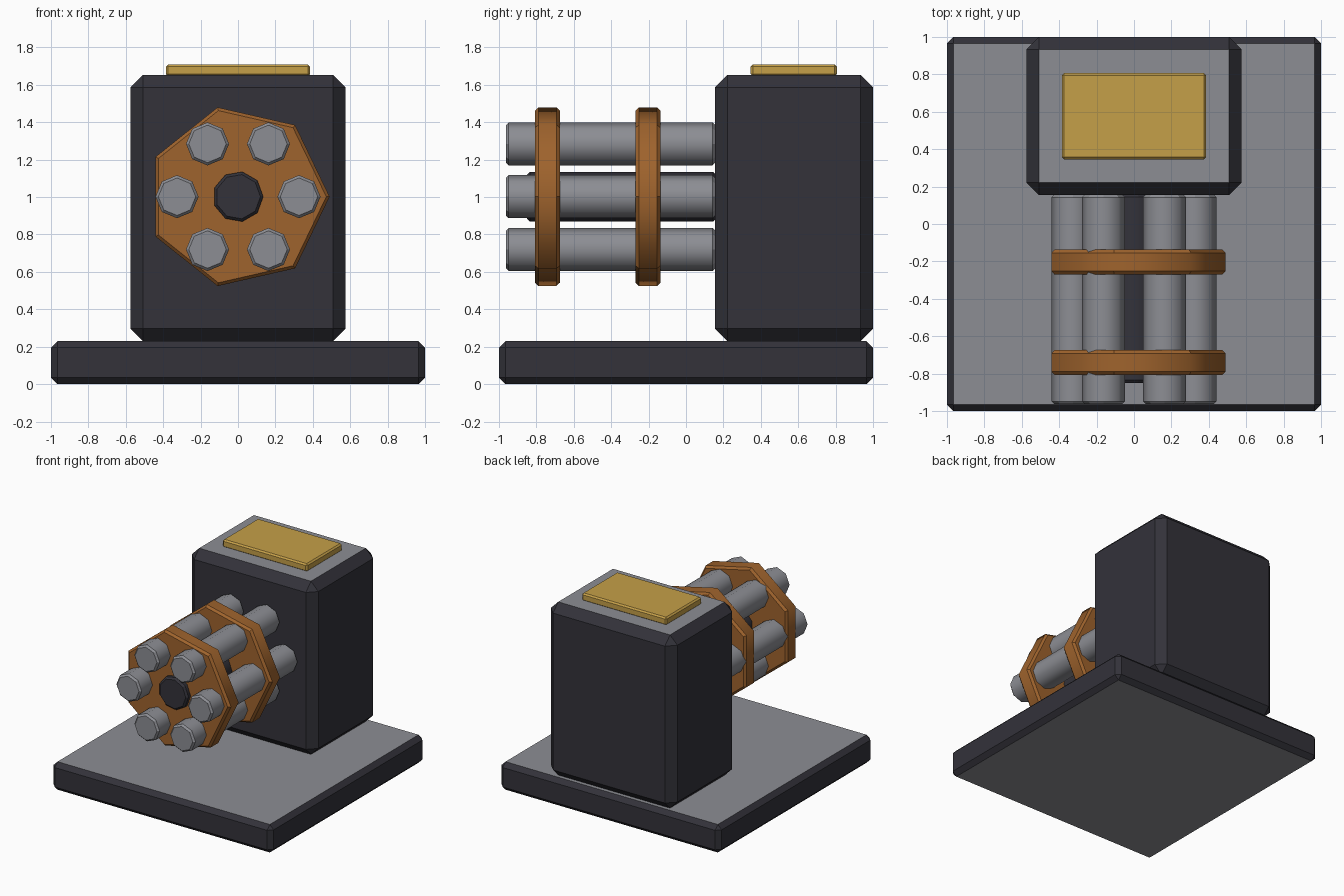
import bpy, bmesh, math
from mathutils import Vector

if "Cube" in bpy.data.objects:
    bpy.data.objects.remove(bpy.data.objects["Cube"])


def material(name, rgb):
    m = bpy.data.materials.new(name)
    m.diffuse_color = (*rgb, 1)
    m.use_nodes = True
    m.node_tree.nodes["Principled BSDF"].inputs["Base Color"].default_value = m.diffuse_color
    return m


DARK = material("dark steel", (0.033, 0.032, 0.042))
GREY = material("grey steel", (0.265, 0.27, 0.295))
COPPER = material("copper", (0.345, 0.125, 0.026))
GOLD = material("gold", (0.56, 0.35, 0.065))


def finish(name, bm, mats):
    me = bpy.data.meshes.new(name)
    bm.to_mesh(me)
    bm.free()
    for m in mats:
        me.materials.append(m)
    ob = bpy.data.objects.new(name, me)
    bpy.context.collection.objects.link(ob)
    return ob


def box(name, lo, hi, bevel, mats):
    """Bevelled box; a second material goes on the flat top and underside."""
    lo, hi = Vector(lo), Vector(hi)
    bm = bmesh.new()
    bmesh.ops.create_cube(bm, size=1)
    bmesh.ops.scale(bm, vec=hi - lo, verts=bm.verts)
    bmesh.ops.translate(bm, vec=(lo + hi) / 2, verts=bm.verts)
    bmesh.ops.bevel(bm, geom=bm.edges[:], offset=bevel, segments=1,
                    affect='EDGES', profile=0.5)
    bm.normal_update()
    for f in bm.faces:
        if len(mats) > 1 and abs(f.normal.z) > 0.99:
            f.material_index = 1
    return finish(name, bm, mats)


def rod(name, x, z, y0, y1, radius, sides, bevel, mat):
    """Prism along y, chamfered rims, smooth side walls, first corner on +x."""
    bm = bmesh.new()
    rings = []
    for y, r in ((y0, radius - bevel), (y0 + bevel, radius),
                 (y1 - bevel, radius), (y1, radius - bevel)):
        rings.append([bm.verts.new((x + r * math.cos(math.tau * i / sides), y,
                                    z + r * math.sin(math.tau * i / sides)))
                      for i in range(sides)])
    for k in range(3):
        for i in range(sides):
            j = (i + 1) % sides
            f = bm.faces.new((rings[k][i], rings[k][j],
                              rings[k + 1][j], rings[k + 1][i]))
            f.smooth = k == 1
    bm.faces.new(rings[0])
    bm.faces.new(rings[-1])
    bmesh.ops.recalc_face_normals(bm, faces=bm.faces)
    for e in bm.edges:
        e.smooth = all(f.smooth for f in e.link_faces)
    return finish(name, bm, [mat])


# Base slab, rear housing and top plate
box("base", (-1, -1, 0), (1, 1, 0.23), 0.035, [DARK, GREY])
box("housing", (-0.575, 0.155, 0.23), (0.575, 1, 1.653), 0.067, [DARK, GREY])
box("top_plate", (-0.385, 0.346, 1.645), (0.385, 0.806, 1.71), 0.012, [GOLD])

# Central spindle and ring of barrels
AXIS_Z = 1.002
rod("spindle", 0, AXIS_Z, -0.85, 0.16, 0.135, 9, 0.015, DARK)
for i in range(6):
    a = math.tau * i / 6
    rod(f"barrel_{i + 1}", 0.326 * math.cos(a), AXIS_Z + 0.326 * math.sin(a),
        -0.963, 0.157, 0.115, 8, 0.015, GREY)

# Seven-sided clamp discs
rod("front_clamp", 0, AXIS_Z, -0.807, -0.675, 0.49, 7, 0.018, COPPER)
rod("rear_clamp", 0, AXIS_Z, -0.27, -0.137, 0.49, 7, 0.018, COPPER)
